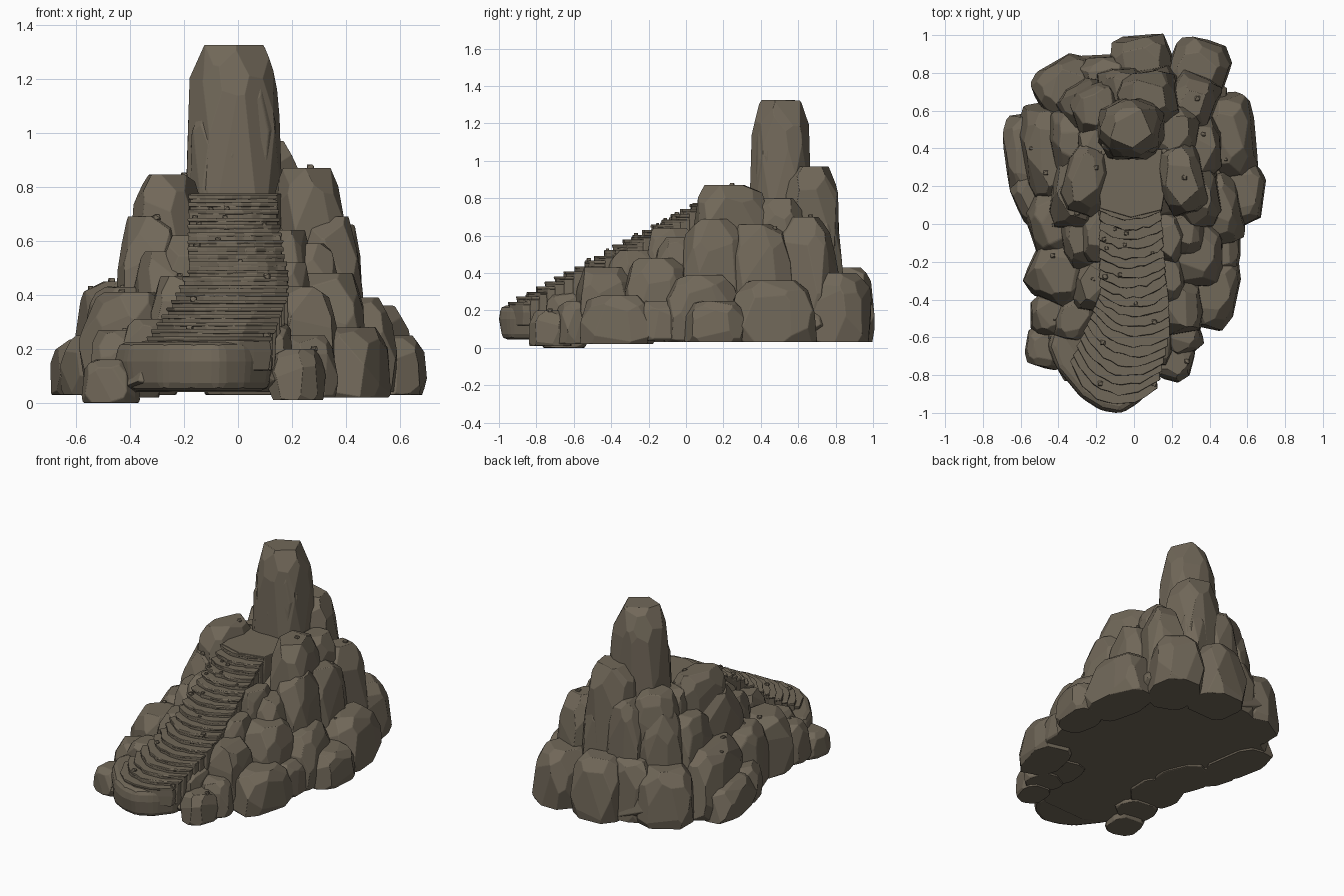
import bpy, bmesh, math, random
from mathutils import Vector

random.seed(11)
stone = bpy.data.materials.new("brown_grey_stone")
stone.diffuse_color = (0.165, 0.138, 0.100, 1)


def finish(name, bm, bevel):
    """Turn a bmesh into a flat-shaded stone with softened edges."""
    bmesh.ops.recalc_face_normals(bm, faces=bm.faces[:])
    me = bpy.data.meshes.new(name)
    bm.to_mesh(me)
    bm.free()
    me.materials.append(stone)
    ob = bpy.data.objects.new(name, me)
    bpy.context.collection.objects.link(ob)
    if bevel:
        m = ob.modifiers.new("worn_edges", 'BEVEL')
        m.width, m.segments = bevel, 2
        m.limit_method, m.angle_limit = 'ANGLE', math.radians(18)
    return ob


def rock(name, cx, cy, rx, ry, z0, z1, rot=0, taper=0.15, pxy=2.9, pz=3.6, cuts=30, bevel=0.01):
    """Chiselled boulder: a box trimmed by planes that touch a rounded block."""
    h = z1 - z0
    mid = z0 + 0.4 * h
    a = Vector((rx * 1.03, ry * 1.03, z1 - mid))
    bm = bmesh.new()
    bmesh.ops.create_cube(bm, size=2)
    for v in bm.verts:
        v.co = Vector((v.co.x * a.x, v.co.y * a.y, a.z if v.co.z > 0 else z0 - mid))
    q, qz = pxy / (pxy - 1), pz / (pz - 1)
    spin = random.uniform(0, 6.28)
    for i in range(cuts):
        z = 1 - 2 * (i + 0.5) / cuts + random.uniform(-0.08, 0.08)
        z = max(-0.75, min(0.97, z))
        th = spin + i * 2.39996 + random.uniform(-0.25, 0.25)
        r = math.sqrt(1 - z * z)
        # directions follow the proportions of the block
        d = Vector((r * math.cos(th) / a.x, r * math.sin(th) / a.y, z / a.z)).normalized()
        flat = (abs(a.x * d.x) ** q + abs(a.y * d.y) ** q) ** (1 / q)
        sup = (flat ** qz + abs(a.z * d.z) ** qz) ** (1 / qz)
        bmesh.ops.bisect_plane(bm, geom=bm.verts[:] + bm.edges[:] + bm.faces[:], dist=1e-6,
                               plane_co=d * sup * random.uniform(0.95, 1.02),
                               plane_no=d, clear_outer=True)
        edges = [e for e in bm.edges if e.is_boundary]
        if edges:
            bmesh.ops.holes_fill(bm, edges=edges, sides=0)
    bmesh.ops.remove_doubles(bm, verts=bm.verts[:], dist=0.004)
    c, s = math.cos(math.radians(rot)), math.sin(math.radians(rot))
    for v in bm.verts:
        k = 1 - taper * max(0, (v.co.z + mid - z0) / h - 0.25)
        x, y = v.co.x * k, v.co.y * k
        v.co = Vector((cx + x * c - y * s, cy + x * s + y * c, v.co.z + mid))
    return finish(name, bm, bevel)


def slab(name, pts, z0, z1, scales=(0.95, 1.0, 0.98), wob=0.004, bevel=0.005):
    """Flat stone: an outline lofted through three levels."""
    n = len(pts)
    mx, my = sum(p[0] for p in pts) / n, sum(p[1] for p in pts) / n
    bm = bmesh.new()
    rings = []
    for f, k in zip((0, 0.6, 1), scales):
        rings.append([bm.verts.new((mx + (x - mx) * k + random.uniform(-wob, wob),
                                    my + (y - my) * k + random.uniform(-wob, wob),
                                    z0 + (z1 - z0) * f)) for x, y in pts])
    for lo, hi in zip(rings, rings[1:]):
        for i in range(n):
            j = (i + 1) % n
            bm.faces.new((lo[i], lo[j], hi[j], hi[i]))
    bm.faces.new(rings[0][::-1])
    bm.faces.new(rings[-1])
    return finish(name, bm, bevel)


# Solid heart of the mound, closing gaps between boulders
rock("core_base", -0.02, 0.22, 0.50, 0.66, 0.04, 0.36)
rock("core_front", -0.1, -0.4, 0.36, 0.42, 0.04, 0.25)
rock("core_upper", 0.0, 0.38, 0.33, 0.38, 0.1, 0.70)

# Lower ring of boulders: cx, cy, rx, ry, z0, z1, rotation
lower = [
    (-0.55, 0.36, 0.13, 0.22, 0.03, 0.235, 8), (-0.52, 0.14, 0.11, 0.14, 0.03, 0.25, 25),
    (-0.44, 0.36, 0.15, 0.28, 0.04, 0.45, 10, 0.3), (-0.35, 0.71, 0.165, 0.16, 0.04, 0.40, 30),
    (-0.14, 0.77, 0.16, 0.12, 0.04, 0.43, 5), (0.04, 0.84, 0.165, 0.155, 0.03, 0.43, 5),
    (0.33, 0.79, 0.155, 0.19, 0.03, 0.40, -20), (0.50, 0.46, 0.14, 0.23, 0.03, 0.36, 5, 0.3),
    (0.57, 0.16, 0.115, 0.16, 0.03, 0.25, -8), (0.44, 0.08, 0.13, 0.2, 0.04, 0.39, 10, 0.25),
    (0.45, -0.12, 0.11, 0.15, 0.04, 0.25, 0), (0.42, -0.36, 0.125, 0.19, 0.02, 0.28, -12),
    (0.32, -0.15, 0.15, 0.18, 0.05, 0.48, 0), (0.24, -0.43, 0.12, 0.15, 0.03, 0.43, 10),
    (0.22, -0.72, 0.09, 0.11, 0.01, 0.20, -15), (0.25, -0.58, 0.1, 0.11, 0.02, 0.25, 20),
    (-0.47, -0.65, 0.1, 0.11, 0.0, 0.16, -10), (-0.42, -0.48, 0.125, 0.11, 0.02, 0.27, 0),
    (-0.39, -0.25, 0.16, 0.17, 0.03, 0.41, -25), (-0.41, 0.00, 0.15, 0.19, 0.03, 0.43, 12, 0.25),
]
for i, r in enumerate(lower):
    rock(f"lower_boulder_{i:02d}", *r)

# Boulders banked against both sides of the stairs
bank = [
    (0.13, -0.62, 0.07, 0.13, 0.05, 0.30, 0), (0.18, -0.27, 0.09, 0.15, 0.1, 0.52, 0),
    (0.18, -0.07, 0.09, 0.14, 0.1, 0.64, 0), (-0.32, -0.50, 0.10, 0.12, 0.05, 0.31, -20),
    (-0.22, -0.31, 0.09, 0.15, 0.1, 0.47, -10), (-0.2, -0.05, 0.09, 0.16, 0.1, 0.62, 0),
]
for i, r in enumerate(bank):
    rock(f"bank_boulder_{i}", *r)

# Middle ring of boulders leaning on the core
middle = [
    (-0.28, -0.06, 0.11, 0.19, 0.1, 0.56, 8), (-0.31, 0.17, 0.13, 0.21, 0.1, 0.69, -8),
    (-0.32, 0.42, 0.125, 0.2, 0.1, 0.64, 12), (-0.25, 0.62, 0.14, 0.14, 0.1, 0.72, 30),
    (-0.07, 0.72, 0.13, 0.11, 0.1, 0.78, 0), (0.12, 0.72, 0.12, 0.11, 0.1, 0.72, 10),
    (0.30, 0.63, 0.13, 0.17, 0.1, 0.70, -20), (0.35, 0.40, 0.115, 0.17, 0.1, 0.66, 0),
    (0.33, 0.15, 0.125, 0.18, 0.1, 0.69, 8), (0.27, -0.03, 0.11, 0.15, 0.1, 0.59, 0),
]
for i, r in enumerate(middle):
    rock(f"middle_boulder_{i:02d}", *r, 0.25)

# Upper shoulders either side of the landing and behind the pillar
upper = [
    (-0.255, 0.24, 0.115, 0.19, 0.4, 0.845, -15), (0.25, 0.24, 0.12, 0.19, 0.4, 0.87, 12),
    (-0.20, 0.61, 0.13, 0.13, 0.4, 0.83, 20), (0.07, 0.66, 0.16, 0.15, 0.4, 0.97, 10),
    (0.22, 0.48, 0.12, 0.15, 0.4, 0.80, -10), (-0.2, 0.42, 0.1, 0.12, 0.4, 0.78, 0),
]
for i, r in enumerate(upper):
    rock(f"shoulder_boulder_{i}", *r)

# Standing pillar, round in plan, with split flakes on its face
rock("pillar", -0.015, 0.505, 0.175, 0.162, 0.50, 1.325, 0, 0.15, 2.2, 4.2, 44)
rock("pillar_flake_low", -0.06, 0.45, 0.115, 0.1, 0.65, 1.08, 0, 0.1)
rock("pillar_flake_high", 0.02, 0.46, 0.11, 0.1, 0.7, 1.22, 15, 0.1)

# Broad foot slab in front of the stairs
foot = [(-0.46, -0.64), (-0.41, -0.76), (-0.28, -0.92), (-0.17, -0.985), (-0.07, -1.0), (0.03, -0.95),
        (0.13, -0.82), (0.12, -0.5), (-0.40, -0.45)]
slab("foot_slab", foot, 0.045, 0.225, (0.94, 1.0, 0.96), 0.006, 0.03)

# Landing at the top of the stairs
slab("landing", [(-0.18, 0.08), (-0.02, 0.03), (0.15, 0.07), (0.2, 0.4), (-0.2, 0.4)], 0.5, 0.775)


# Curving flight of worn steps
def mix(t, keys):
    for (t0, v0), (t1, v1) in zip(keys, keys[1:]):
        if t <= t1:
            return v0 + (v1 - v0) * (t - t0) / (t1 - t0)
    return keys[-1][1]


STEPS = 20
for i in range(STEPS):
    t = i / (STEPS - 1)
    cx = mix(t, [(0, -0.15), (0.3, -0.05), (0.5, 0.0), (1, -0.02)])
    cy = mix(t, [(0, -0.945), (0.33, -0.63), (1, 0.02)])
    hw = mix(t, [(0, 0.245), (0.3, 0.22), (0.5, 0.185), (1, 0.165)])
    ang = math.radians(mix(t, [(0, -17), (0.3, -15), (0.6, 3), (1, 0)]))
    sag = mix(t, [(0, 0.15), (0.5, 0.07), (1, 0.05)])
    tx, ty = math.cos(ang), math.sin(ang)
    front = []
    for k in range(11):
        u = -1 + k / 5
        b = sag * u * u + random.uniform(-0.008, 0.008)
        front.append((cx + tx * hw * u - ty * b, cy + ty * hw * u + tx * b))
    back = [(cx + s * hw * 0.8 * tx - ty * 0.26, cy + s * hw * 0.8 * ty + tx * 0.26) for s in (1, -1)]
    z = 0.245 + 0.525 * t
    # deep footing below, thin tread on top with a slight overhang
    slab(f"step_footing_{i:02d}", front + back, max(0.12, z - 0.2), z - 0.012, (0.95, 0.97, 0.97))
    slab(f"step_tread_{i:02d}", front + back, z - 0.017, z + random.uniform(-0.003, 0.003),
         (0.98, 1.0, 0.99), 0.003, 0.003)

# Pebbles scattered on ledges and steps
bpy.context.view_layer.update()
dg = bpy.context.evaluated_depsgraph_get()
spots = []
for _ in range(120):
    x, y = random.uniform(-0.55, 0.55), random.uniform(-0.85, 0.75)
    hit, loc, nor, *_rest = bpy.context.scene.ray_cast(dg, Vector((x, y, 3)), Vector((0, 0, -1)))
    if hit and nor.z > 0.8 and loc.z < 0.9 and len(spots) < 28:
        spots.append(loc.copy())
for i, l in enumerate(spots):
    r = random.uniform(0.007, 0.014)
    rock(f"pebble_{i:02d}", l.x, l.y, r, r, l.z - r * 0.5, l.z + r, 0, 0.05, 2.5, 2.5, 10, 0)
